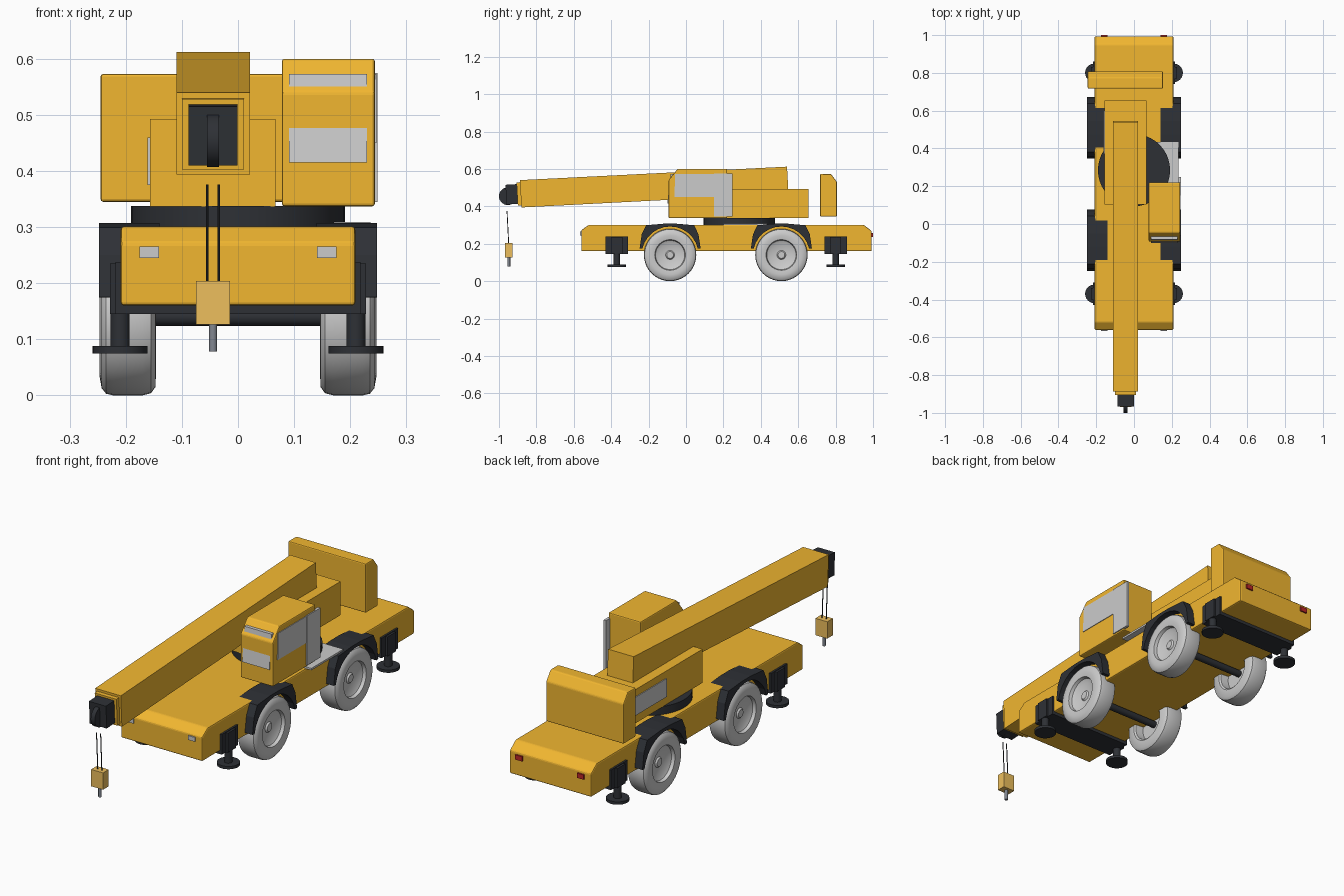
import bpy, bmesh, math
from mathutils import Vector, Matrix

if "Cube" in bpy.data.objects:
    bpy.data.objects.remove(bpy.data.objects["Cube"])


def material(name, rgb):
    m = bpy.data.materials.new(name)
    m.diffuse_color = (*rgb, 1)
    m.use_nodes = True
    m.node_tree.nodes["Principled BSDF"].inputs["Base Color"].default_value = m.diffuse_color
    return m


YELLOW = material("yellow_paint", (0.88, 0.47, 0.03))
DARK = material("dark_metal", (0.027, 0.03, 0.036))
GOLD = material("hook_gold", (0.85, 0.52, 0.11))
STEEL = material("hook_steel", (0.22, 0.24, 0.28))
RED = material("red_lens", (0.5, 0.02, 0.02))


def finish(name, bm, mat=None, bevel=0, smooth=False):
    bmesh.ops.recalc_face_normals(bm, faces=bm.faces)
    me = bpy.data.meshes.new(name)
    bm.to_mesh(me)
    bm.free()
    ob = bpy.data.objects.new(name, me)
    bpy.context.collection.objects.link(ob)
    if mat:
        me.materials.append(mat)
    if bevel:
        b = ob.modifiers.new("bevel", "BEVEL")
        b.width, b.segments = bevel, 2
    if smooth:
        bpy.ops.object.select_all(action='DESELECT')
        ob.select_set(True)
        bpy.context.view_layer.objects.active = ob
        bpy.ops.object.shade_smooth_by_angle(angle=math.radians(35))
    return ob


def prism(name, pts, x0, x1, mat=None, bevel=0):
    """Side profile (y, z) extruded from x0 to x1."""
    bm = bmesh.new()
    f = bm.faces.new([bm.verts.new((x0, y, z)) for y, z in pts])
    ext = bmesh.ops.extrude_face_region(bm, geom=[f])
    bmesh.ops.translate(bm, vec=(x1 - x0, 0, 0),
                        verts=[g for g in ext["geom"] if isinstance(g, bmesh.types.BMVert)])
    return finish(name, bm, mat, bevel)


def box(name, x, y, z, mat=None, bevel=0):
    return prism(name, [(y[0], z[0]), (y[1], z[0]), (y[1], z[1]), (y[0], z[1])],
                 x[0], x[1], mat, bevel)


def rod(name, a, b, r, mat=None, seg=24):
    a, b = Vector(a), Vector(b)
    bm = bmesh.new()
    rot = (b - a).to_track_quat('Z', 'Y').to_matrix().to_4x4()
    bmesh.ops.create_cone(bm, cap_ends=True, segments=seg, radius1=r, radius2=r,
                          depth=(b - a).length,
                          matrix=Matrix.Translation((a + b) / 2) @ rot)
    return finish(name, bm, mat, smooth=True)


def wheel(name, side, y, z):
    """Tyre and dished rim, turned around the x axis: (radius, x) points."""
    prof = [(0, 0.222), (0.018, 0.222), (0.024, 0.215), (0.06, 0.219), (0.078, 0.228),
            (0.082, 0.243), (0.105, 0.247), (0.127, 0.243), (0.137, 0.235), (0.14, 0.222),
            (0.14, 0.17), (0.136, 0.155), (0.125, 0.147), (0.09, 0.146), (0.082, 0.152),
            (0.078, 0.19), (0, 0.19)]
    bm = bmesh.new()
    vs = [bm.verts.new((side * x, y, z + r)) for r, x in prof]
    es = [bm.edges.new(p) for p in zip(vs, vs[1:])]
    bmesh.ops.spin(bm, geom=vs + es, cent=(0, y, z), axis=(1, 0, 0),
                   angle=math.tau, steps=40, use_merge=False)
    bmesh.ops.remove_doubles(bm, verts=bm.verts, dist=1e-5)
    return finish(name, bm, smooth=True)


# Carrier chassis
prism("chassis", [(-0.56, 0.16), (-0.56, 0.272), (-0.52, 0.301), (0.95, 0.301),
                  (0.993, 0.268), (0.993, 0.16)], -0.209, 0.209, YELLOW, 0.006)

# Wheels, axles and mudguards
for pos, y in (("front", -0.085), ("rear", 0.51)):
    rod(pos + "_axle", (-0.2, y, 0.14), (0.2, y, 0.14), 0.016, DARK)
    outer = [(-0.163, 0.175), (-0.152, 0.25), (-0.128, 0.299), (-0.035, 0.307),
             (0.035, 0.307), (0.128, 0.299), (0.152, 0.25), (0.163, 0.175)]
    inner = [(0.152 * math.cos(a), 0.14 + 0.152 * math.sin(a))
             for a in (math.radians(13 + 154 * i / 12) for i in range(13))]
    for side, s in (("left", -1), ("right", 1)):
        wheel(f"{pos}_{side}_wheel", s, y, 0.14)
        prism(f"{pos}_{side}_mudguard", [(y + p, q) for p, q in outer + inner],
              s * 0.14, s * 0.248, DARK)

# Outriggers: cross beam, jack legs and pads
for pos, y in (("front", -0.37), ("rear", 0.8)):
    box(pos + "_outrigger_beam", (-0.218, 0.218), (y - 0.06, y + 0.06), (0.145, 0.238), DARK)
    for side, s in (("left", -1), ("right", 1)):
        x = s * 0.21
        box(f"{pos}_{side}_jack_housing", (x - 0.018, x + 0.018), (y - 0.03, y + 0.03),
            (0.145, 0.235), DARK)
        rod(f"{pos}_{side}_jack_leg", (x, y, 0.08), (x, y, 0.16), 0.017, DARK)
        rod(f"{pos}_{side}_jack_pad", (x, y, 0.075), (x, y, 0.088), 0.049, DARK)

# Lamps
for side, s in (("left", -1), ("right", 1)):
    x = (s * 0.158 - 0.0175, s * 0.158 + 0.0175)
    box(side + "_headlamp", x, (-0.566, -0.55), (0.245, 0.265))
    box(side + "_tail_lamp", x, (0.98, 1.0), (0.235, 0.257), RED)

# Slewing ring and upper body
rod("turntable", (0, 0.285, 0.295), (0, 0.285, 0.338), 0.191, DARK, 40)
box("upper_body", (-0.157, 0.067), (0.103, 0.655), (0.337, 0.493), YELLOW)
box("engine_grille", (-0.161, -0.15), (0.37, 0.6), (0.375, 0.46))
box("cab_step", (0.1, 0.236), (0.2, 0.434), (0.3, 0.309))

# Counterweight
prism("counterweight", [(0.717, 0.345), (0.717, 0.573), (0.775, 0.573), (0.807, 0.53),
                        (0.807, 0.345)], -0.245, 0.153, YELLOW, 0.005)

# Operator cab with glazing
prism("cab", [(-0.093, 0.337), (-0.093, 0.54), (-0.045, 0.6), (0.22, 0.6), (0.22, 0.337)],
      0.078, 0.244, YELLOW, 0.005)
prism("windscreen", [(-0.1, 0.415), (-0.082, 0.573), (-0.06, 0.573), (-0.08, 0.415)],
      0.091, 0.23)
prism("side_window", [(-0.062, 0.45), (-0.058, 0.573), (0.15, 0.573), (0.15, 0.45)],
      0.235, 0.247)
box("cab_door", (0.236, 0.249), (0.15, 0.248), (0.345, 0.575))

# Telescopic boom, head and sheave
prism("boom", [(-0.888, 0.54), (-0.88, 0.394), (0.548, 0.468), (0.54, 0.612)],
      -0.11, 0.021, YELLOW)
prism("boom_inner_section", [(-0.906, 0.528), (-0.899, 0.403), (-0.8, 0.408), (-0.8, 0.533)],
      -0.1, 0.011, YELLOW)
prism("boom_head", [(-0.965, 0.515), (-0.96, 0.41), (-0.88, 0.414), (-0.88, 0.52)],
      -0.088, -0.001, DARK)
rod("sheave", (-0.055, -0.953, 0.454), (-0.034, -0.953, 0.454), 0.047, DARK, 32)

# Hoist ropes, hook block and hook
for side, x in (("left", -0.055), ("right", -0.034)):
    rod(side + "_rope", (x, -0.957, 0.376), (x, -0.948, 0.2), 0.0022, DARK, 8)
box("hook_block", (-0.075, -0.014), (-0.968, -0.927), (0.126, 0.204), GOLD)
rod("hook", (-0.0445, -0.947, 0.078), (-0.0445, -0.947, 0.13), 0.0075, STEEL, 12)
